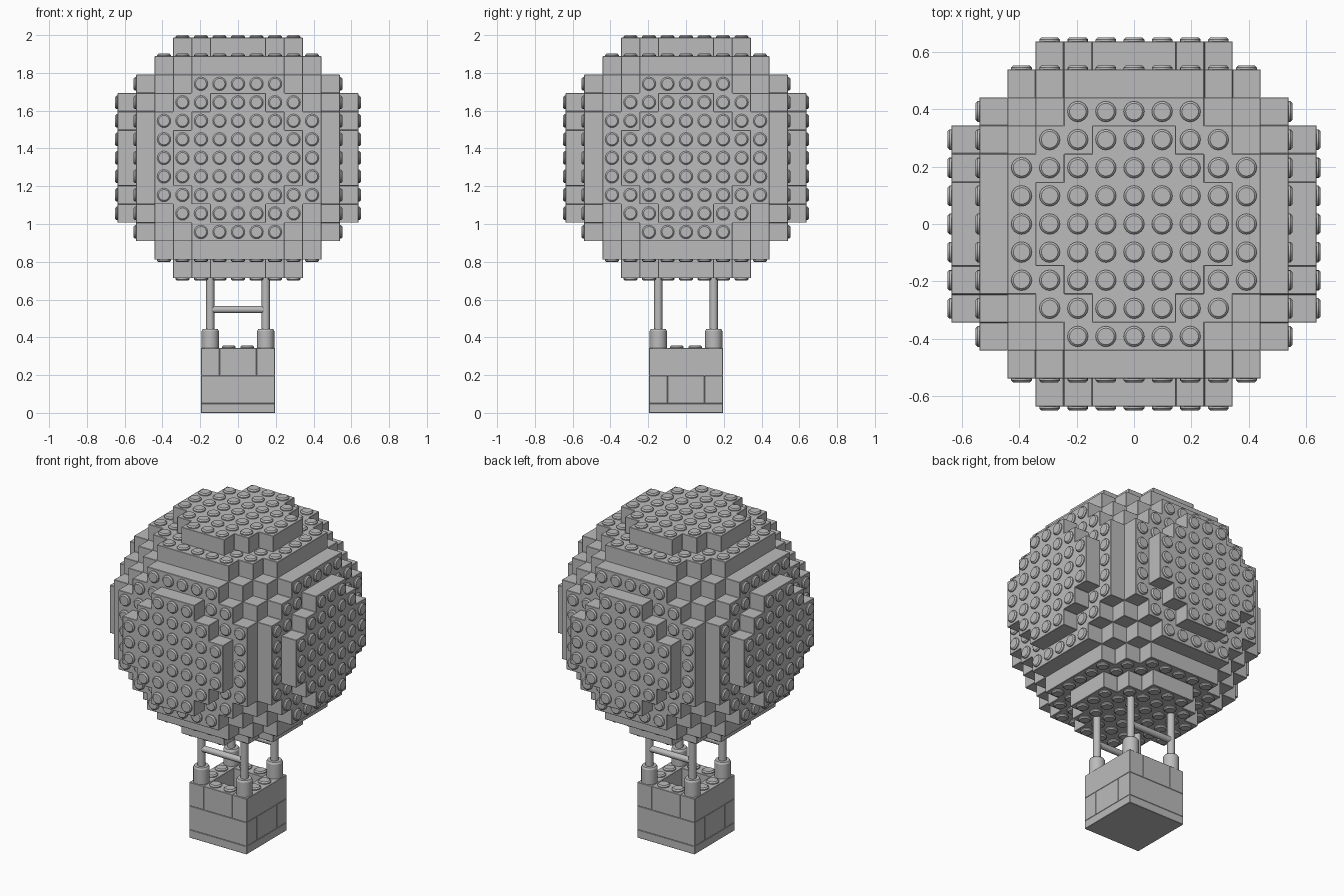
import bpy, bmesh, math
from mathutils import Matrix, Vector

P = 0.098            # stud pitch
STUD_H = 0.013
BALL_Z = 1.35

if "Cube" in bpy.data.objects:
    bpy.data.objects.remove(bpy.data.objects["Cube"], do_unlink=True)

grey = bpy.data.materials.new("light_grey")
grey.use_nodes = True
grey.diffuse_color = (0.5, 0.5, 0.5, 1)
grey.node_tree.nodes["Principled BSDF"].inputs["Base Color"].default_value = (0.5, 0.5, 0.5, 1)


def make_mesh(name, bm):
    bmesh.ops.recalc_face_normals(bm, faces=bm.faces)
    mesh = bpy.data.meshes.new(name)
    bm.to_mesh(mesh)
    bm.free()
    mesh.materials.append(grey)
    return mesh


def place(name, mesh, matrix=Matrix(), smooth=False):
    obj = bpy.data.objects.new(name, mesh)
    bpy.context.collection.objects.link(obj)
    obj.matrix_world = matrix
    if smooth:
        bpy.ops.object.select_all(action='DESELECT')
        obj.select_set(True)
        bpy.context.view_layer.objects.active = obj
        bpy.ops.object.shade_smooth_by_angle(angle=math.radians(35))
    return obj


def add_cylinder(bm, center, r, height, axis='Z', top=None, sides=16):
    rot = Matrix.Rotation(math.pi / 2, 4, 'Y') if axis == 'X' else Matrix()
    bmesh.ops.create_cone(bm, cap_ends=True, segments=sides, radius1=r,
                          radius2=r if top is None else top, depth=height,
                          matrix=Matrix.Translation(center) @ rot)


def add_stud(bm, x, y, z):
    # straight foot with a chamfered rim
    add_cylinder(bm, (x, y, z + 0.002), 0.036, 0.008)
    add_cylinder(bm, (x, y, z + 0.006 + (STUD_H - 0.006) / 2), 0.036, STUD_H - 0.006, top=0.029)


def add_box(bm, low, high, bevel=0.002):
    low, high = Vector(low), Vector(high)
    size = high - low
    verts = bmesh.ops.create_cube(bm, size=1, matrix=Matrix.Translation((low + high) / 2)
                                  @ Matrix.Diagonal((*size, 1)))["verts"]
    if bevel:
        edges = list({e for v in verts for e in v.link_edges})
        bmesh.ops.bevel(bm, geom=edges, offset=bevel, segments=1, affect='EDGES')


def stepped_outline(h):
    # stepped round outline, in stud units, going round all four quarters
    corner = [(h, h - 2), (h - 1, h - 2), (h - 1, h - 1), (h - 2, h - 1), (h - 2, h)]
    pts = []
    for _ in range(4):
        pts += corner
        corner = [(-y, x) for x, y in corner]
    return pts


def cells(h):
    n = int(h)
    return {(i, j) for i in range(-n, n + 1) for j in range(-n, n + 1)
            if abs(i) + abs(j) <= 2 * n - 2}


def add_layer(bm, h, z):
    verts = [bm.verts.new((x * P, y * P, z)) for x, y in stepped_outline(h)]
    face = bm.faces.new(verts)
    top = bmesh.ops.extrude_face_region(bm, geom=[face])["geom"]
    top_verts = [v for v in top if isinstance(v, bmesh.types.BMVert)]
    bmesh.ops.translate(bm, vec=(0, 0, P), verts=top_verts)
    edges = list({e for v in top_verts for e in v.link_edges})
    bmesh.ops.bevel(bm, geom=edges, offset=0.002, segments=1, affect='EDGES')


# Ball core: a cube with its eight corners notched, from three crossing blocks
bm = bmesh.new()
for short in range(3):
    half = Vector((4.5 * P,) * 3)
    half[short] = 3.5 * P
    add_box(bm, -half, half)
place("ball_core", make_mesh("ball_core", bm), Matrix.Translation((0, 0, BALL_Z)))

# Ball panels: two stepped layers on each of the six sides
bm = bmesh.new()
add_layer(bm, 4.5, 4.5 * P)
add_layer(bm, 3.5, 5.5 * P)
panel_mesh = make_mesh("panel", bm)

bm = bmesh.new()
for i, j in cells(3.5):
    add_stud(bm, i * P, j * P, 6.5 * P)
for i, j in cells(4.5) - cells(3.5):
    add_stud(bm, i * P, j * P, 5.5 * P)
stud_mesh = make_mesh("panel_studs", bm)

quarter = math.pi / 2
sides = {"top": (0, 'X'), "bottom": (2, 'X'), "front": (1, 'X'),
         "back": (-1, 'X'), "left": (1, 'Y'), "right": (-1, 'Y')}
for side, (turns, axis) in sides.items():
    m = Matrix.Translation((0, 0, BALL_Z)) @ Matrix.Rotation(turns * quarter, 4, axis)
    place(side + "_panel", panel_mesh, m)
    place(side + "_panel_studs", stud_mesh, m, smooth=True)

# Basket: base plate and two courses of bricks with staggered joints
W, N = 2 * P, P
Z1, Z2, Z3 = 0.05, 0.197, 0.343
bm = bmesh.new()
add_box(bm, (-W, -W, 0), (W, W, Z1))
place("basket_base", make_mesh("basket_base", bm))

bm = bmesh.new()
for a, b in ((-W, -N), (N, W)):
    add_box(bm, (-W, a, Z1), (W, b, Z2))
    add_box(bm, (a, -N, Z1), (b, N, Z2))
    add_box(bm, (a, -W, Z2), (b, W, Z3))
    add_box(bm, (-N, a, Z2), (N, b, Z3))
place("basket_walls", make_mesh("basket_walls", bm))

bm = bmesh.new()
for s in (-1, 1):
    for t in (-1, 1):
        add_stud(bm, s * P / 2, t * 1.5 * P, Z3)
        add_stud(bm, s * 1.5 * P, t * P / 2, Z3)
        add_stud(bm, s * P / 2, t * P / 2, Z1)
place("basket_studs", make_mesh("basket_studs", bm), smooth=True)

# Corner sockets, poles and the two cross bars
bm = bmesh.new()
c = 1.5 * P
for y in (-c, c):
    for x in (-c, c):
        add_cylinder(bm, (x, y, Z3 + 0.045), 0.046, 0.09, sides=24)
        add_cylinder(bm, (x, y, Z3 + 0.095), 0.046, 0.01, top=0.040, sides=24)
        add_cylinder(bm, (x, y, 0.57), 0.022, 0.30)
    add_cylinder(bm, (0, y, 0.547), 0.019, 2 * c, axis='X')
place("poles_and_bars", make_mesh("poles_and_bars", bm), smooth=True)
